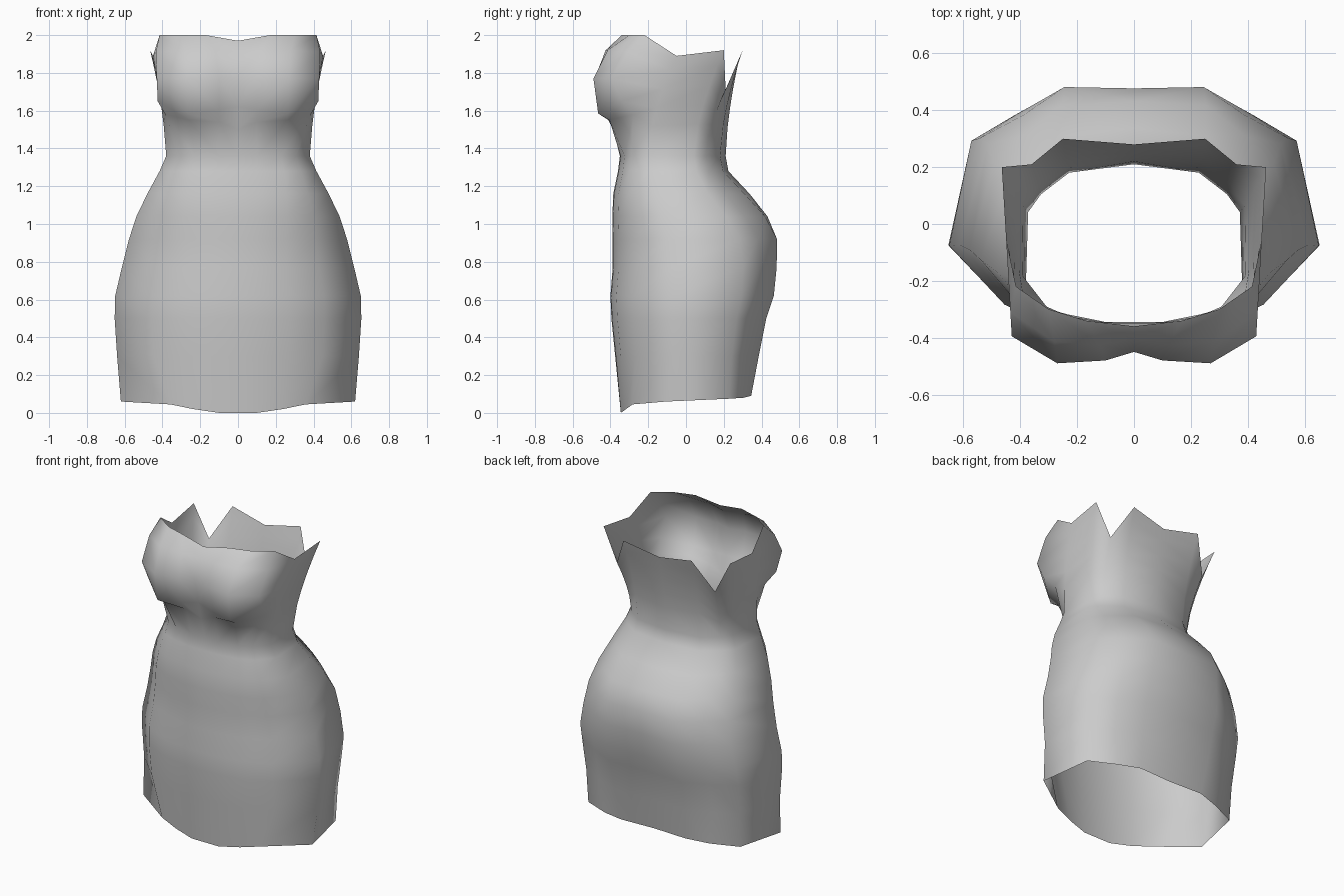
import bpy, bmesh

if "Cube" in bpy.data.objects:
    bpy.data.objects.remove(bpy.data.objects["Cube"], do_unlink=True)

# Single cloth colour
cloth = bpy.data.materials.new("grey_cloth")
cloth.use_nodes = True
GREY = (0.6, 0.6, 0.6, 1.0)
cloth.diffuse_color = GREY
cloth.node_tree.nodes["Principled BSDF"].inputs["Base Color"].default_value = GREY

# Half cross-sections as (x / half width, y / depth), from centre front to centre back
WAIST = [(0, -1), (.27, -.99), (.60, -.93), (.81, -.83), (1, -.58),
         (.98, .20), (.86, .50), (.60, .86), (0, 1)]
HIP = [(0, -1), (.16, -.99), (.42, -.92), (.70, -.71), (1, -.19),
       (.88, .63), (.65, .82), (.40, 1), (0, .97)]
HEM = [(0, -1), (.16, -1), (.38, -.92), (.58, -.82), (1, -.31),
       (.90, .66), (.62, .88), (.38, 1), (0, .97)]
HEM_RISE = [0, 0, .02, .045, .06, .075, .08, .09, .09]

# Skirt rings: height, half width, front depth, back depth, share of hip shape
SKIRT = [(0.30, .64, .375, .385, 1), (0.50, .653, .395, .425, 1),
         (0.62, .65, .40, .465, 1), (0.77, .615, .388, .48, 1),
         (0.92, .577, .388, .49, .88), (1.04, .538, .39, .44, .65),
         (1.16, .48, .385, .34, .35), (1.28, .415, .36, .225, .1),
         (1.36, .38, .35, .21, 0)]

# Bust cup points per ring: under bust, fold, fullest, upper, top edge
BUST = [[(0, -.385, 1.50), (.10, -.395, 1.54), (.26, -.405, 1.55), (.385, -.28, 1.58)],
        [(0, -.415, 1.62), (.10, -.44, 1.605), (.265, -.465, 1.585), (.425, -.34, 1.65)],
        [(0, -.45, 1.78), (.10, -.48, 1.78), (.27, -.49, 1.77), (.43, -.395, 1.77)],
        [(0, -.405, 1.91), (.12, -.425, 1.92), (.28, -.415, 1.92), (.435, -.31, 1.91)],
        [(0, -.36, 1.97), (.17, -.34, 2.00), (.30, -.30, 2.00), (.415, -.22, 2.00)]]
RISE = [.30, .48, .67, .86, 1]

# Jagged top edge round the side and back, with a notch behind each side
TOP_EDGE = [(.45, -.05, 1.89), (.465, .20, 1.92), (.36, .21, 1.71),
            (.25, .30, 1.92), (0, .28, 1.87)]


def skirt_ring(z, width, front, back, hip):
    ring = []
    for (wx, wy), (hx, hy) in zip(WAIST, HIP):
        x, y = wx + (hx - wx) * hip, wy + (hy - wy) * hip
        ring.append((x * width, y * (front if y < 0 else back), z))
    return ring


def bodice_ring(cups, t, waist):
    ring = list(cups)
    for low, high in zip(waist[4:], TOP_EDGE):
        share = (t ** 1.4, t ** 1.6, t)   # flare outward toward the top
        ring.append(tuple(a + (b - a) * s for a, b, s in zip(low, high, share)))
    return ring


rings = [[(x * .62, y * .345, rise) for (x, y), rise in zip(HEM, HEM_RISE)]]
rings += [skirt_ring(*row) for row in SKIRT]
waist = rings[-1]
rings += [bodice_ring(cups, t, waist) for cups, t in zip(BUST, RISE)]

# Join the rings into one half of the open dress shell
bm = bmesh.new()
grid = [[bm.verts.new(p) for p in ring] for ring in rings]
for low, high in zip(grid, grid[1:]):
    for c in range(len(low) - 1):
        bm.faces.new((low[c], low[c + 1], high[c + 1], high[c]))
mesh = bpy.data.meshes.new("dress")
bm.to_mesh(mesh)
bm.free()
mesh.materials.append(cloth)
dress = bpy.data.objects.new("dress", mesh)
bpy.context.collection.objects.link(dress)

# Mirror to the other side
mirror = dress.modifiers.new("mirror", 'MIRROR')
mirror.use_axis[0] = True
mirror.use_clip = True
mirror.merge_threshold = 0.001

# Soft shading
bpy.ops.object.select_all(action='DESELECT')
dress.select_set(True)
bpy.context.view_layer.objects.active = dress
bpy.ops.object.modifier_apply(modifier="mirror")
bpy.ops.object.shade_smooth_by_angle(angle=1.2)
